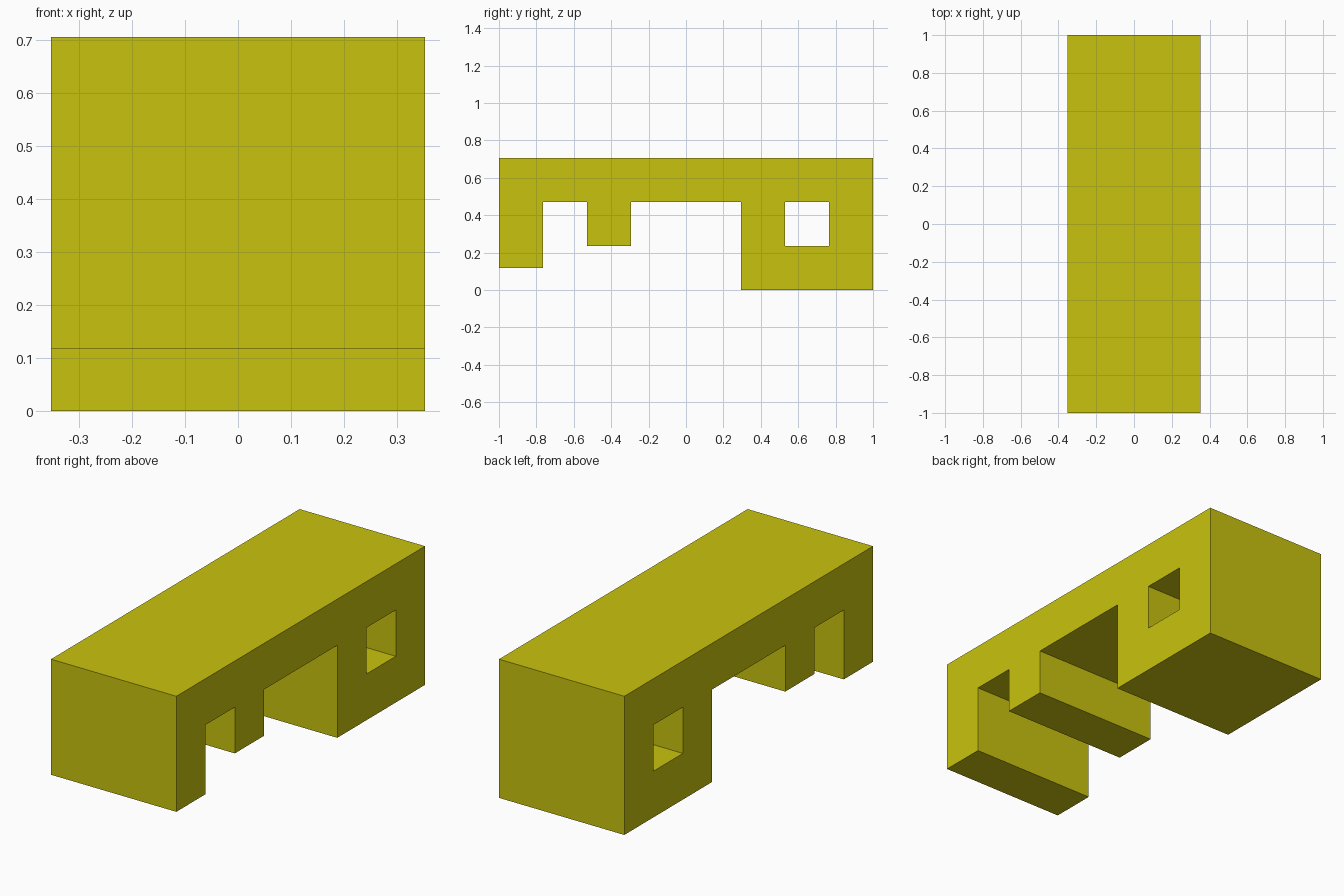
import bpy, bmesh

if "Cube" in bpy.data.objects:
    bpy.data.objects.remove(bpy.data.objects["Cube"])

U = 2 / 17  # the whole shape sits on a 17-unit grid

yellow = bpy.data.materials.new("yellow")
yellow.diffuse_color = (0.584, 0.546, 0.0044, 1)
yellow.use_nodes = True
yellow.node_tree.nodes["Principled BSDF"].inputs["Base Color"].default_value = yellow.diffuse_color


def prism(name, profile, half_width):
    """Extrude a (y, z) profile, in grid units, along x."""
    bm = bmesh.new()
    verts = [bm.verts.new((-half_width * U, y * U - 1, z * U)) for y, z in profile]
    face = bm.faces.new(verts)
    ext = bmesh.ops.extrude_face_region(bm, geom=[face])["geom"]
    moved = [v for v in ext if isinstance(v, bmesh.types.BMVert)]
    bmesh.ops.translate(bm, verts=moved, vec=(2 * half_width * U, 0, 0))
    bmesh.ops.recalc_face_normals(bm, faces=bm.faces)
    mesh = bpy.data.meshes.new(name)
    bm.to_mesh(mesh)
    bm.free()
    mesh.materials.append(yellow)
    obj = bpy.data.objects.new(name, mesh)
    bpy.context.collection.objects.link(obj)
    return obj


# Key-shaped body: long bar with two teeth and a deep block at the back
body = prism("key_body", [(0, 1), (2, 1), (2, 4), (4, 4), (4, 2), (6, 2), (6, 4),
                          (11, 4), (11, 0), (17, 0), (17, 6), (0, 6)], 3)

# Square window through the deep block
cutter = prism("window_cutter", [(13, 2), (15, 2), (15, 4), (13, 4)], 4)
cutter.hide_render = True
cutter.hide_set(True)
cut = body.modifiers.new("window", "BOOLEAN")
cut.operation = "DIFFERENCE"
cut.solver = "EXACT"
cut.object = cutter
